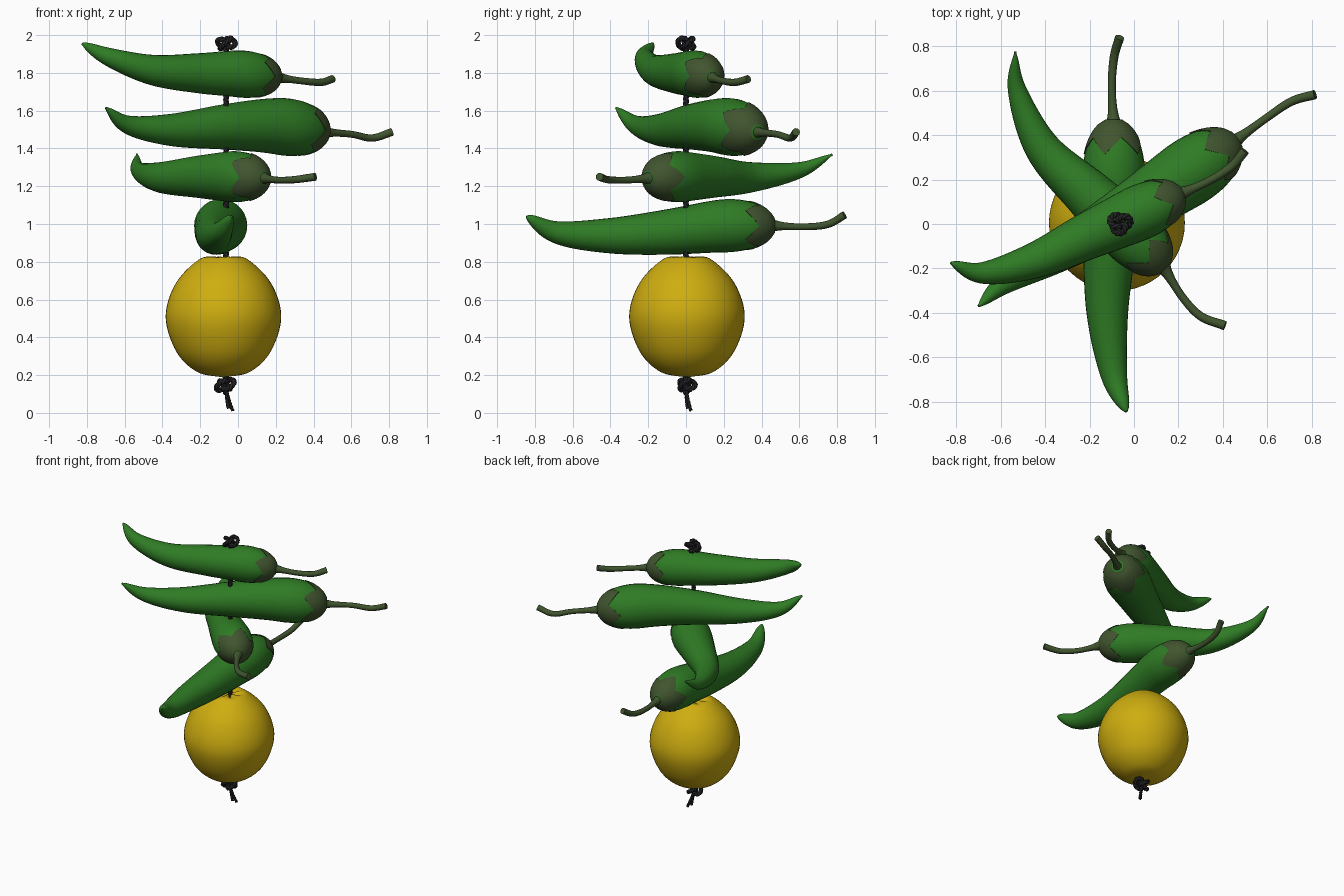
import bpy, math
from math import sin, cos, pi
from mathutils import Vector

cube = bpy.data.objects.get("Cube")
if cube:
    bpy.data.objects.remove(cube)


def material(name, r, g, b):
    m = bpy.data.materials.new(name)
    m.use_nodes = True
    m.diffuse_color = (r, g, b, 1)
    m.node_tree.nodes["Principled BSDF"].inputs["Base Color"].default_value = (r, g, b, 1)
    return m


GREEN = material("chili green", 0.028, 0.2, 0.018)
OLIVE = material("calyx olive", 0.052, 0.09, 0.028)
YELLOW = material("lemon yellow", 0.62, 0.42, 0.005)
BLACK = material("cord black", 0.016, 0.016, 0.018)


def spline(points, steps):
    """Smooth samples through the given control points."""
    p = [Vector(q) for q in points]
    p = [2 * p[0] - p[1]] + p + [2 * p[-1] - p[-2]]
    out = []
    for a, b, c, d in zip(p, p[1:], p[2:], p[3:]):
        for k in range(steps):
            t = k / steps
            out.append(0.5 * (2 * b + (c - a) * t + (2 * a - 5 * b + 4 * c - d) * t * t
                              + (3 * b - a - 3 * c + d) * t ** 3))
    return out + [p[-2]]


def fractions(path):
    """Share of the path length reached at each sample."""
    run = [0.0]
    for a, b in zip(path, path[1:]):
        run.append(run[-1] + (b - a).length)
    return [d / run[-1] for d in run]


def frames(path):
    """Centre and two cross directions for each sample."""
    out = []
    for i, c in enumerate(path):
        t = (path[min(i + 1, len(path) - 1)] - path[max(i - 1, 0)]).normalized()
        ref = Vector((0, 0, 1)) if abs(t.z) < 0.9 else Vector((1, 0, 0))
        u = t.cross(ref).normalized()
        out.append((c, u, u.cross(t)))
    return out


def rings(path, radii, sides):
    angles = [2 * pi * i / sides for i in range(sides)]
    return [[c + (u * cos(a) + w * sin(a)) * r for a in angles]
            for (c, u, w), r in zip(frames(path), radii)]


def skin(name, rows, mat, capped=True):
    """Join closed rings of points into a smooth surface."""
    n = len(rows[0])
    faces = [(r * n + i, r * n + (i + 1) % n, (r + 1) * n + (i + 1) % n, (r + 1) * n + i)
             for r in range(len(rows) - 1) for i in range(n)]
    if capped:
        last = (len(rows) - 1) * n
        faces += [tuple(range(n))[::-1], tuple(range(last, last + n))]
    mesh = bpy.data.meshes.new(name)
    mesh.from_pydata([v for row in rows for v in row], [], faces)
    mesh.materials.append(mat)
    obj = bpy.data.objects.new(name, mesh)
    bpy.context.collection.objects.link(obj)
    bpy.ops.object.select_all(action='DESELECT')
    obj.select_set(True)
    bpy.context.view_layer.objects.active = obj
    bpy.ops.object.mode_set(mode='EDIT')
    bpy.ops.mesh.select_all(action='SELECT')
    bpy.ops.mesh.normals_make_consistent(inside=False)
    bpy.ops.object.mode_set(mode='OBJECT')
    bpy.ops.object.shade_smooth_by_angle(angle=math.radians(50))
    return obj


def calyx(name, path, radii, size):
    """Five-pointed cap hugging the blunt end of a chili."""
    path, radii = path[::-1], radii[::-1]
    sides, levels = 40, 10
    shell = rings(path, [r + 0.005 for r in radii], sides)
    run = [0.0]
    for j in range(len(path) - 1):
        run.append(run[-1] + math.hypot((path[j] - path[j + 1]).length, radii[j] - radii[j + 1]))
    rows = []
    for k in range(levels + 2):
        row = []
        for i in range(sides):
            point = abs(i % 8 - 4) / 4
            d = min(k, levels) / levels * size * (0.66 + 0.46 * point)
            j = next(j for j in range(len(run) - 1) if run[j + 1] >= d)
            f = (d - run[j]) / (run[j + 1] - run[j])
            v = shell[j][i].lerp(shell[j + 1][i], f)
            if k > levels:  # turned-in rim
                v = v.lerp(path[j].lerp(path[j + 1], f), 0.08)
            row.append(v)
        rows.append(row)
    skin(name, rows, OLIVE, capped=False)


def chili(label, width, taper, cap, axis, stem):
    """Tapered body along axis from tip to shoulder, star cap and curved stem."""
    path = spline(axis, 14)
    radii = []
    for s in fractions(path):
        shoulder = max(0, (s - 0.78) / 0.225)
        radii.append(max(0.006, width * (s / 0.8) ** taper * math.sqrt(1 - shoulder ** 2)))
    skin(label + "_chili_body", rings(path, radii, 28), GREEN)
    calyx(label + "_chili_calyx", path, radii, cap)
    root = Vector(axis[-1]).lerp(Vector(axis[-2]), 0.06)
    path = spline([root] + stem, 8)
    radii = [0.015 + 0.021 * math.exp(-9 * s) + 0.006 * s for s in fractions(path)]
    skin(label + "_chili_stem", rings(path, radii, 12), OLIVE)


# Four chilies stacked crosswise
chili("lower", .141, .5, .17,
      [(-.035, -.845, 1.04), (-.09, -.68, .955), (-.12, -.4, .938),
       (-.11, -.1, .957), (-.092, .2, .99), (-.092, .47, .992)],
      [(-.1, .62, .985), (-.09, .75, .998), (-.065, .84, 1.048)])
chili("middle", .135, .7, .16,
      [(-.535, .775, 1.368), (-.525, .6, 1.285), (-.41, .34, 1.247),
       (-.2, .13, 1.25), (0, -.06, 1.25), (.14, -.2, 1.242)],
      [(.215, -.325, 1.232), (.3, -.415, 1.235), (.41, -.458, 1.25)])
chili("upper", .152, .62, .18,
      [(-.7, -.37, 1.615), (-.58, -.265, 1.525), (-.35, -.135, 1.498),
       (-.05, .04, 1.515), (.2, .2, 1.518), (.465, .38, 1.485)],
      [(.6, .48, 1.475), (.71, .552, 1.455), (.815, .583, 1.487)])
chili("top", .125, .55, .15,
      [(-.825, -.175, 1.955), (-.68, -.22, 1.883), (-.45, -.165, 1.815),
       (-.2, -.05, 1.798), (0, .04, 1.795), (.22, .14, 1.775)],
      [(.34, .195, 1.757), (.44, .26, 1.75), (.5, .33, 1.768)])

# Lemon, with a puckered dimple around the cord
CX, CY = -.077, .005
outline = spline([(.188, .004), (.217, .14), (.325, .25), (.51, .306),
                  (.69, .25), (.818, .12), (.845, .004)], 8)
lemon = skin("lemon", rings([Vector((CX, CY, p[0])) for p in outline],
                            [p[1] for p in outline], 48), YELLOW)
for v in lemon.data.vertices:
    dx, dy = v.co.x - CX, v.co.y - CY
    rho = math.hypot(dx, dy)
    if v.co.z > 0.7 and rho < 0.11:
        v.co.z -= 0.04 * (1 - rho / 0.11) * (1 + 0.4 * sin(6 * math.atan2(dy, dx)))


def rope(name, path, gap, thick, pitch):
    """Three strands twisted round a path."""
    curve = bpy.data.curves.new(name, 'CURVE')
    curve.dimensions = '3D'
    curve.bevel_depth = thick
    curve.bevel_resolution = 1
    curve.use_fill_caps = True
    curve.materials.append(BLACK)
    for strand in range(3):
        s = curve.splines.new('POLY')
        s.points.add(len(path) - 1)
        a = strand * 2 * pi / 3
        for i, (c, u, w) in enumerate(frames(path)):
            if i:
                a += (c - path[i - 1]).length / pitch * 2 * pi
            s.points[i].co = (*(c + (u * cos(a) + w * sin(a)) * gap), 1)
    bpy.context.collection.objects.link(bpy.data.objects.new(name, curve))


def knot(name, centre, turn):
    """Small overhand tangle."""
    path = []
    for i in range(181):
        t = 2 * pi * i / 180
        r = 0.028 + 0.017 * cos(3 * t)
        x, y = r * cos(2 * t + turn), r * sin(2 * t + turn)
        path.append(Vector(centre) + Vector((x * 1.1, y, 0.024 * sin(3 * t) + 0.15 * x)))
    rope(name, path, 0.007, 0.0085, 0.06)


# Cord through everything, knotted at both ends
SX = -.063
rope("cord", [Vector((SX, 0, .1 + 1.86 * i / 240)) for i in range(241)], 0.008, 0.0085, 0.075)
knot("top_knot", (SX, .003, 1.957), 0.4)
knot("bottom_knot", (SX - .005, .003, .148), 1.6)

# Frayed cord tails below the lower knot
for side, x, y, z in (("left", -.028, .025, .012), ("right", -.05, .008, .024)):
    tail = spline([(SX, 0, .12), ((SX + x) / 2, y / 2, .06), (x, y, z)], 10)
    rope(side + "_cord_tail", tail, 0.004, 0.006, 0.06)
